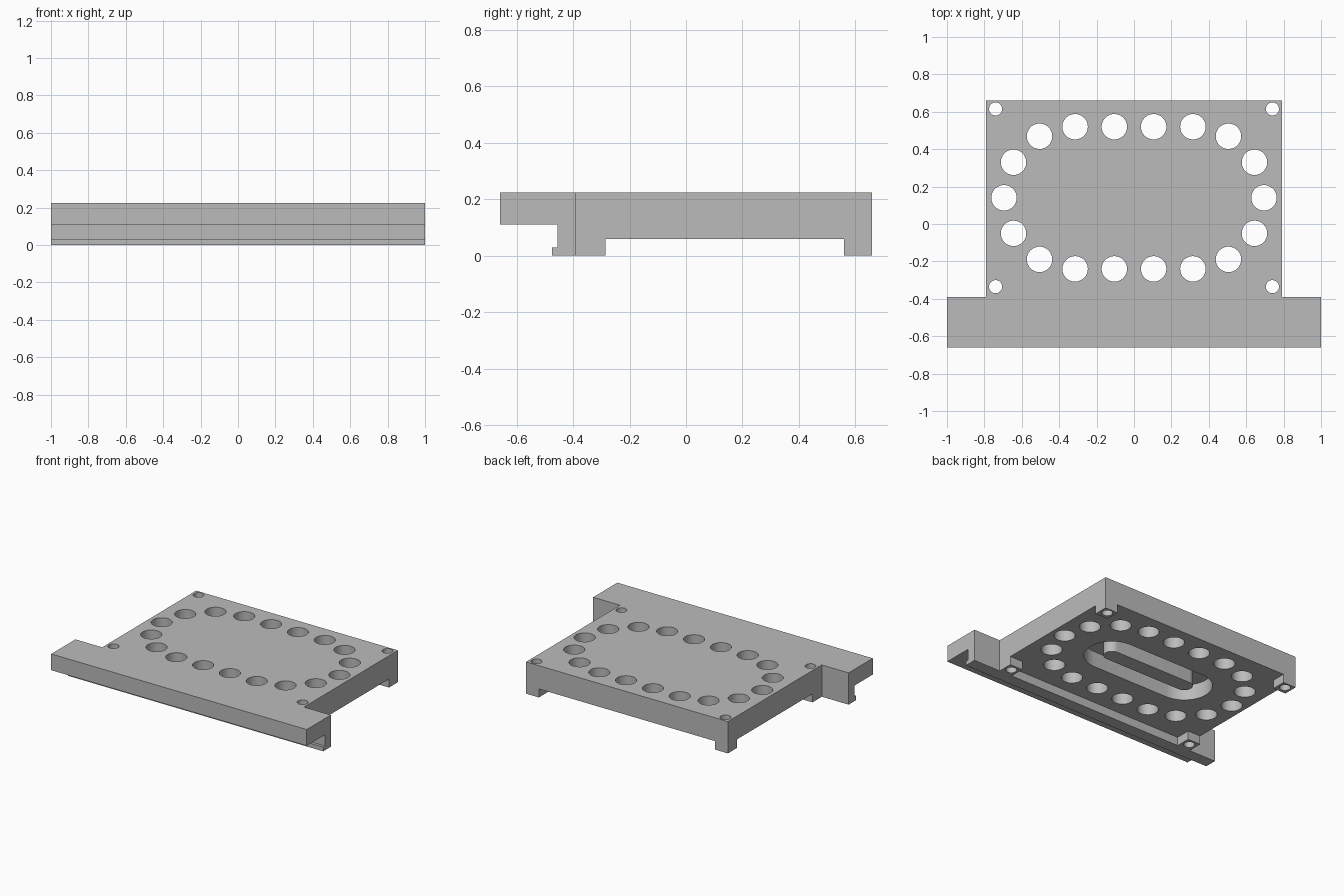
import bpy, bmesh
from math import sin, cos, pi, radians
from mathutils import Vector

cube = bpy.data.objects.get("Cube")
if cube:
    bpy.data.objects.remove(cube, do_unlink=True)

grey = bpy.data.materials.new("machined grey")
grey.use_nodes = True
colour = (0.5, 0.5, 0.5, 1)
grey.diffuse_color = colour
grey.node_tree.nodes["Principled BSDF"].inputs["Base Color"].default_value = colour

TOP, UNDER = 0.225, 0.06      # plate top and underside heights
HALF, BACK, STEP = 0.79, 0.66, -0.39
RING_Y = 0.14                 # centre line of holes and groove


def add_prism(bm, points, sweep):
    """Extrude a closed outline of 3D points along a vector."""
    face = bm.faces.new([bm.verts.new(p) for p in points])
    new = bmesh.ops.extrude_face_region(bm, geom=[face])["geom"]
    bmesh.ops.translate(bm, vec=sweep, verts=[v for v in new if isinstance(v, bmesh.types.BMVert)])


def add_box(bm, x0, x1, y0, y1, z0, z1):
    add_prism(bm, [(x0, y0, z0), (x1, y0, z0), (x1, y1, z0), (x0, y1, z0)], Vector((0, 0, z1 - z0)))


def add_slot(bm, x, y, a, r, z0, z1, n=24):
    """Upright stadium prism; a plain cylinder when a is zero."""
    pts = []
    for side in (1, -1):
        for i in range(n + 1 if a else n):
            t = -pi / 2 + pi * i / n
            pts.append((x + side * (a + r * cos(t)), y + side * r * sin(t), z0))
    add_prism(bm, pts, Vector((0, 0, z1 - z0)))


def make(name, build):
    bm = bmesh.new()
    build(bm)
    bmesh.ops.recalc_face_normals(bm, faces=bm.faces)
    mesh = bpy.data.meshes.new(name)
    bm.to_mesh(mesh)
    bm.free()
    mesh.materials.append(grey)
    obj = bpy.data.objects.new(name, mesh)
    bpy.context.collection.objects.link(obj)
    return obj


def combine(target, tool, operation):
    mod = target.modifiers.new(tool.name, "BOOLEAN")
    mod.object, mod.operation, mod.solver = tool, operation, "EXACT"
    bpy.context.view_layer.objects.active = target
    bpy.ops.object.modifier_apply(modifier=mod.name)
    bpy.data.objects.remove(tool, do_unlink=True)


# Front rail with its downturned web and small lip
rail_profile = [(-0.66, 0.11), (-0.66, TOP), (STEP, TOP), (STEP, 0),
                (-0.475, 0), (-0.475, 0.03), (-0.455, 0.03), (-0.455, 0.11)]
plate = make("mounting_plate", lambda bm: add_prism(
    bm, [(-1, y, z) for y, z in rail_profile], Vector((2, 0, 0))))

# Flat plate behind the rail
combine(plate, make("flat_plate", lambda bm: add_box(
    bm, -HALF, HALF, STEP - 0.03, BACK, UNDER, TOP)), "UNION")

# Four corner feet
for side in (-1, 1):
    x0, x1 = sorted((side * HALF, side * (HALF - 0.1)))
    for y0, y1 in ((STEP - 0.03, -0.285), (BACK - 0.1, BACK)):
        combine(plate, make("corner_foot", lambda bm: add_box(
            bm, x0, x1, y0, y1, 0, UNDER + 0.05)), "UNION")


# Through holes: a ring along a stadium path, and one through each foot
def holes(bm):
    centres = [(x, RING_Y + s * 0.38) for x in (-0.105, 0.105) for s in (-1, 1)]
    for side in (-1, 1):
        for angle in range(-90, 91, 30):
            t = radians(angle)
            centres.append((side * (0.315 + 0.38 * cos(t)), RING_Y + 0.38 * sin(t)))
    for x, y in centres:
        add_slot(bm, x, y, 0, 0.068, -0.1, 0.4)
    for x in (-0.74, 0.74):
        for y in (-0.335, 0.615):
            add_slot(bm, x, y, 0, 0.035, -0.1, 0.4)


combine(plate, make("hole_cutter", holes), "DIFFERENCE")

# Groove in the underside, with a flush island in the middle
combine(plate, make("groove_cutter", lambda bm: add_slot(
    bm, 0, RING_Y, 0.3, 0.18, -0.1, 0.17)), "DIFFERENCE")
combine(plate, make("groove_island", lambda bm: add_slot(
    bm, 0, RING_Y, 0.3, 0.055, UNDER, 0.19)), "UNION")

bpy.ops.object.select_all(action="DESELECT")
plate.select_set(True)
bpy.context.view_layer.objects.active = plate
bpy.ops.object.shade_smooth_by_angle(angle=radians(30))
